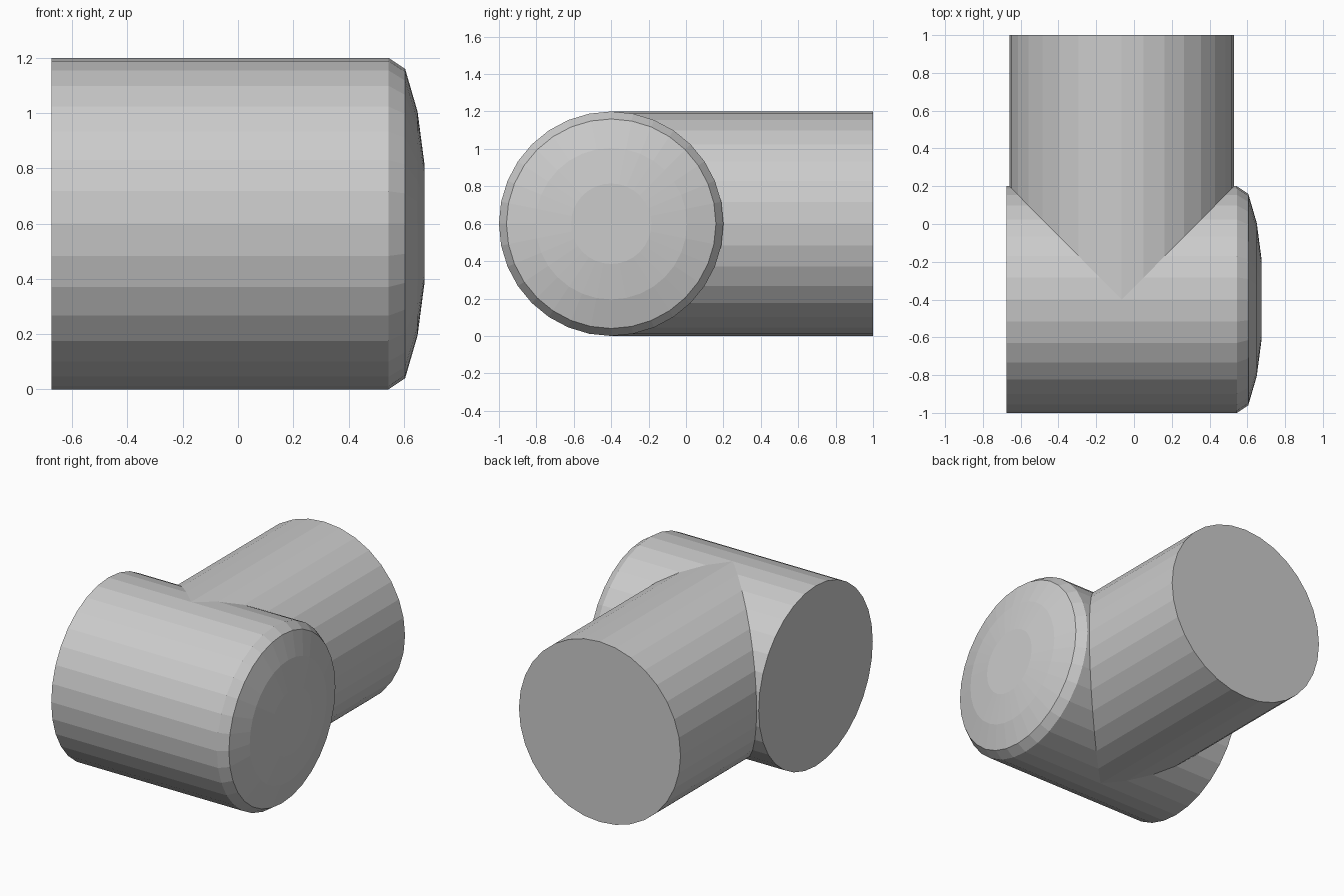
import bpy
import bmesh
from math import cos, sin, tau

if "Cube" in bpy.data.objects:
    bpy.data.objects.remove(bpy.data.objects["Cube"])

SIDES = 32
R = 0.6
AXIS_Y, AXIS_Z = -0.4, 0.6
BRANCH_X = -0.065


def loft(name, rings, cap_start=True, cap_end=True):
    """Skin consecutive rings of points into a flat-shaded tube."""
    bm = bmesh.new()
    loops = [[bm.verts.new(p) for p in ring] for ring in rings]
    for a, b in zip(loops, loops[1:]):
        for i in range(SIDES):
            j = (i + 1) % SIDES
            bm.faces.new((a[i], a[j], b[j], b[i]))
    if cap_start:
        bm.faces.new(loops[0][::-1])
    if cap_end:
        bm.faces.new(loops[-1])
    bmesh.ops.recalc_face_normals(bm, faces=bm.faces)
    mesh = bpy.data.meshes.new(name)
    bm.to_mesh(mesh)
    bm.free()
    # make an open tube face outwards too
    obj = bpy.data.objects.new(name, mesh)
    bpy.context.collection.objects.link(obj)
    return obj


angles = [tau * i / SIDES for i in range(SIDES)]

# Main pipe along x with a stepped, domed end
profile = [(-0.675, R), (0.545, R), (0.605, 0.56), (0.65, 0.405), (0.675, 0.215)]
loft("main_pipe", [[(x, AXIS_Y + r * cos(a), AXIS_Z + r * sin(a)) for a in angles]
                   for x, r in profile])

# Branch pipe along y, mitred to the surface of the main pipe
joint = [(BRANCH_X + 0.595 * cos(a), AXIS_Y + R * abs(cos(a)), AXIS_Z + R * sin(a))
         for a in angles]
outlet = [(x, 1.0, z) for x, y, z in joint]
loft("branch_pipe", [joint, outlet], cap_start=False)
